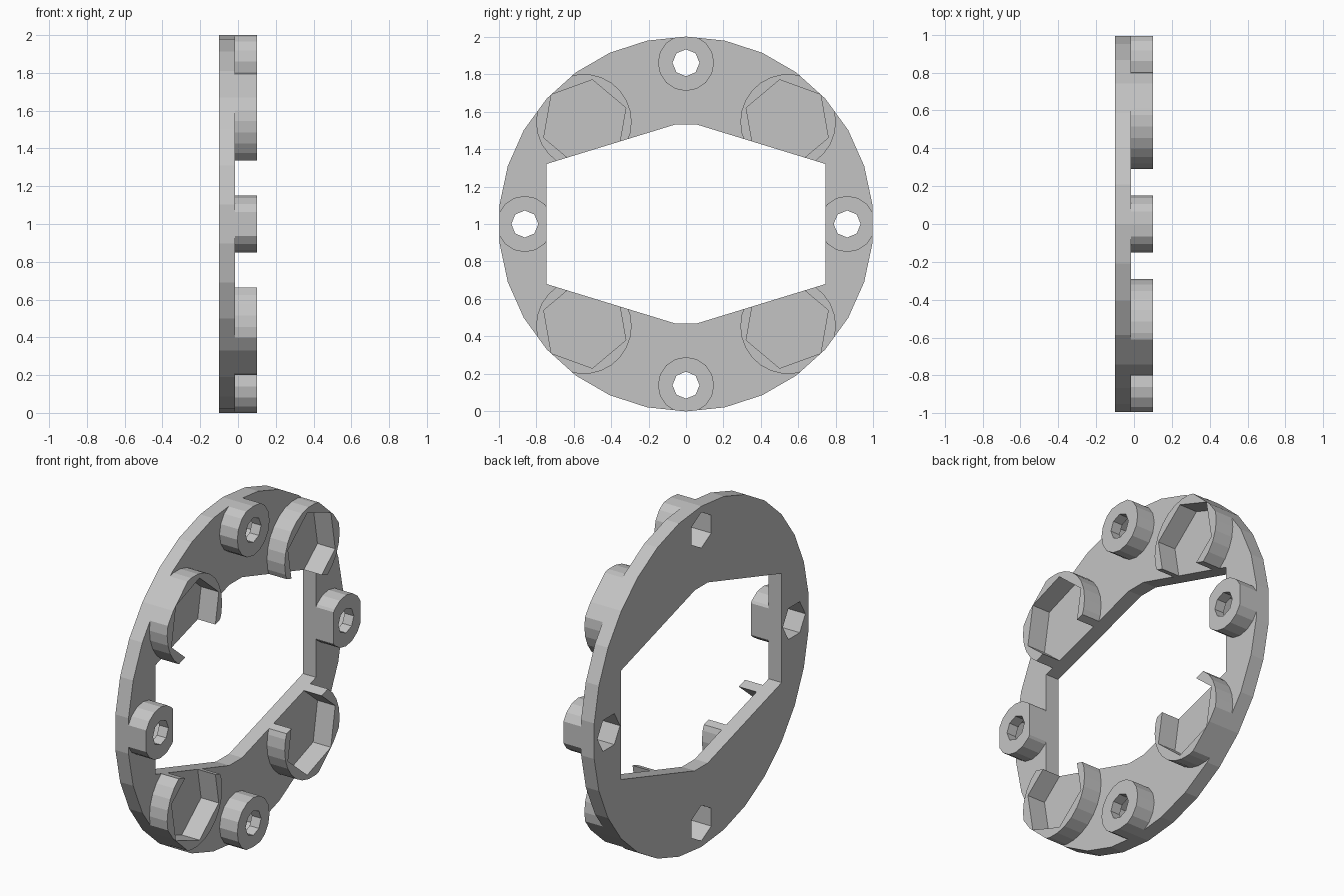
import bpy, bmesh
from math import sin, cos, radians, tau

cube = bpy.data.objects.get("Cube")
if cube:
    bpy.data.objects.remove(cube)

mat = bpy.data.materials.new("plain_grey")
mat.use_nodes = True
GREY = (0.55, 0.55, 0.55, 1)
mat.diffuse_color = GREY
mat.node_tree.nodes["Principled BSDF"].inputs["Base Color"].default_value = GREY

BACK, MID, FRONT = -0.1, -0.015, 0.1


def ring(n, r, cy=0, cz=0, start=0):
    a0 = radians(start)
    return [(cy + r * cos(a0 + tau * i / n), cz + r * sin(a0 + tau * i / n)) for i in range(n)]


def prism(name, outline, x0, x1):
    """Extrude a (y, z) outline, centred on the ring axis, along x."""
    bm = bmesh.new()
    face = bm.faces.new([bm.verts.new((x0, y, z + 1)) for y, z in outline])
    ext = bmesh.ops.extrude_face_region(bm, geom=[face])
    moved = [v for v in ext["geom"] if isinstance(v, bmesh.types.BMVert)]
    bmesh.ops.translate(bm, verts=moved, vec=(x1 - x0, 0, 0))
    bmesh.ops.recalc_face_normals(bm, faces=bm.faces)
    me = bpy.data.meshes.new(name)
    bm.to_mesh(me)
    bm.free()
    me.materials.append(mat)
    ob = bpy.data.objects.new(name, me)
    bpy.context.collection.objects.link(ob)
    return ob


def cut(ob, tools):
    """Apply (operation, cutter) booleans and keep the resulting mesh."""
    for op, tool in tools:
        mod = ob.modifiers.new(op.lower(), "BOOLEAN")
        mod.operation, mod.object, mod.solver = op, tool, "EXACT"
    bpy.context.view_layer.update()
    deps = bpy.context.evaluated_depsgraph_get()
    me = bpy.data.meshes.new_from_object(ob.evaluated_get(deps))
    ob.modifiers.clear()
    ob.data = me


# Shared outlines and cutters
rim = ring(30, 1, start=90)
window_pts = [(0.745, -0.32), (0.745, 0.32), (0.06, 0.53), (-0.06, 0.53),
              (-0.745, 0.32), (-0.745, -0.32), (-0.06, -0.53), (0.06, -0.53)]
window = prism("window_cutter", window_pts, -0.5, 0.5)
rim_clip = prism("rim_cutter", rim, -0.5, 0.5)
helpers = [window, rim_clip]

# Screw bosses with a bolt hole and a deep nut recess from the back
nut_cutters = []
for label, angle in (("left", 180), ("right", 0), ("top", 90), ("bottom", 270)):
    cy, cz = 0.86 * cos(radians(angle)), 0.86 * sin(radians(angle))
    nut = prism("nut_cutter", ring(6, 0.105, cy, cz, angle), -0.5, 0.04)
    bolt = prism("bolt_cutter", ring(8, 0.072, cy, cz), -0.5, 0.5)
    boss = prism(label + "_screw_boss", ring(16, 0.15, cy, cz), MID, FRONT)
    cut(boss, [("INTERSECT", rim_clip), ("DIFFERENCE", window),
               ("DIFFERENCE", nut), ("DIFFERENCE", bolt)])
    nut_cutters.append(nut)
    helpers += [nut, bolt]

# Round pockets with a tilted hexagonal seat, mirrored to four corners
for sy in (-1, 1):
    for sz in (-1, 1):
        def mirrored(pts):
            return [(sy * y, sz * z) for y, z in pts]
        seat = prism("seat_cutter", mirrored(ring(6, 0.233, -0.54, 0.54, 20)), -0.5, 0.5)
        name = ("upper" if sz > 0 else "lower") + ("_back" if sy > 0 else "_front") + "_pocket"
        pocket = prism(name, mirrored(ring(26, 0.255, -0.545, 0.545)), MID, FRONT)
        cut(pocket, [("INTERSECT", rim_clip), ("DIFFERENCE", window), ("DIFFERENCE", seat)])
        helpers.append(seat)

# Base plate
plate = prism("base_plate", rim, BACK, MID)
cut(plate, [("DIFFERENCE", c) for c in [window] + nut_cutters])

for h in helpers:
    bpy.data.objects.remove(h)
